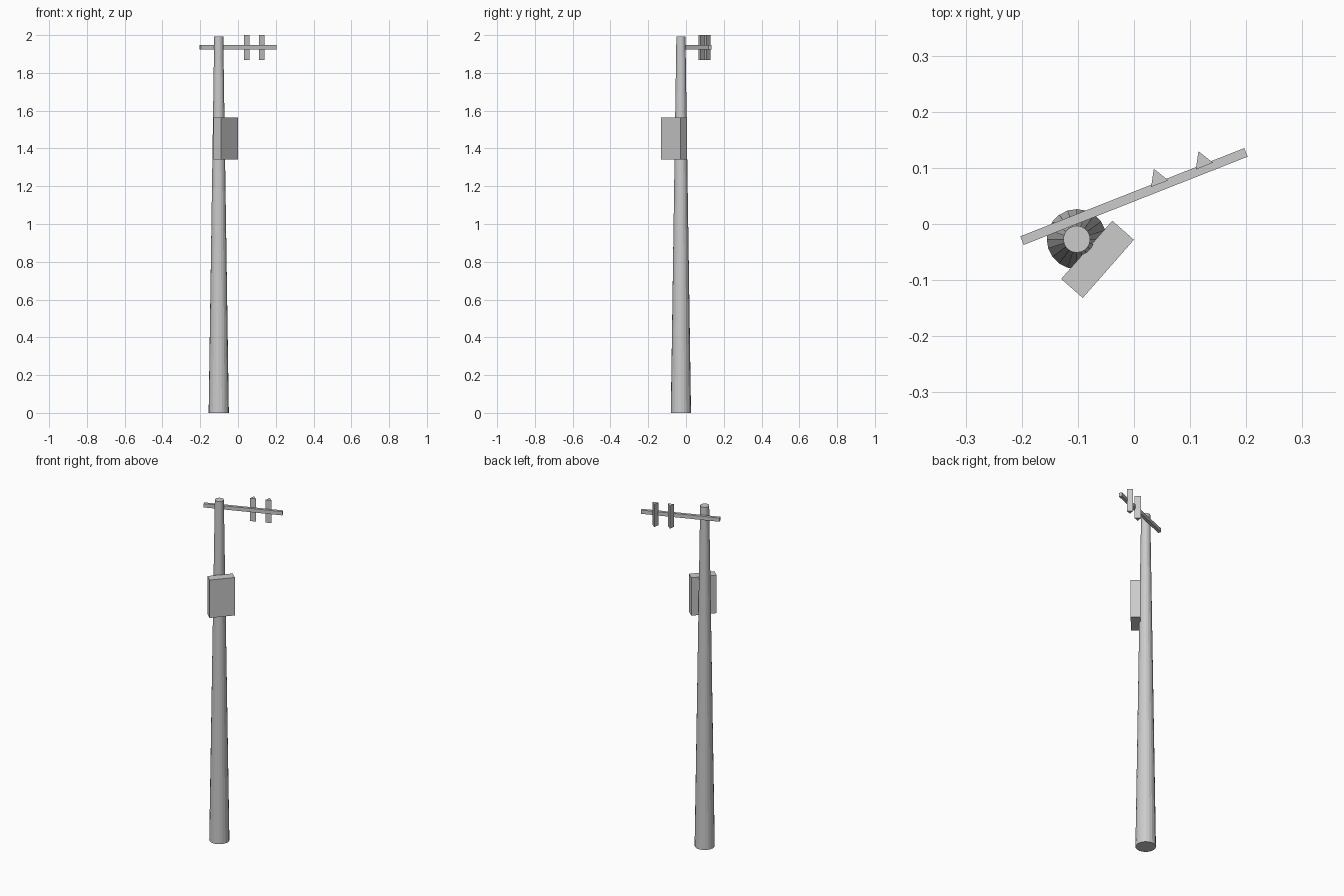
import bpy
from math import radians
from mathutils import Matrix, Vector

if "Cube" in bpy.data.objects:
    bpy.data.objects.remove(bpy.data.objects["Cube"])


def box(name, size, loc, angle):
    bpy.ops.mesh.primitive_cube_add(size=1, location=loc, rotation=(0, 0, radians(angle)))
    ob = bpy.context.object
    ob.name = name
    ob.scale = size
    bpy.ops.object.transform_apply(location=False, rotation=False, scale=True)
    return ob


def prism(name, sides, r_bottom, r_top, z0, z1, xy, angle=0):
    bpy.ops.mesh.primitive_cone_add(vertices=sides, radius1=r_bottom, radius2=r_top, depth=z1 - z0,
                                    location=(xy[0], xy[1], (z0 + z1) / 2),
                                    rotation=(0, 0, radians(angle)))
    ob = bpy.context.object
    ob.name = name
    return ob


# Tapered pole
prism("pole", 20, 0.0535, 0.024, 0, 1.992, (-0.102, -0.027))

# Crossarm bolted to the back of the pole top
ARM_ANGLE = 21.5
ARM_CENTRE = Vector((0, 0.049, 1.936))
box("crossarm", (0.429, 0.0165, 0.022), ARM_CENTRE, ARM_ANGLE)

# Three-sided insulators along the back of the crossarm, first corner pointing away from it
turn = Matrix.Rotation(radians(ARM_ANGLE), 3, 'Z')
for i, along in enumerate((0.051, 0.1365)):
    p = ARM_CENTRE + turn @ Vector((along, 0.014, 0))
    prism(f"insulator_{i + 1}", 3, 0.019, 0.019, 1.867, 2.0, p.xy, ARM_ANGLE)

# Equipment box on the side of the pole
box("equipment_box", (0.138, 0.0513, 0.222), (-0.065, -0.063, 1.453), 48.7)
